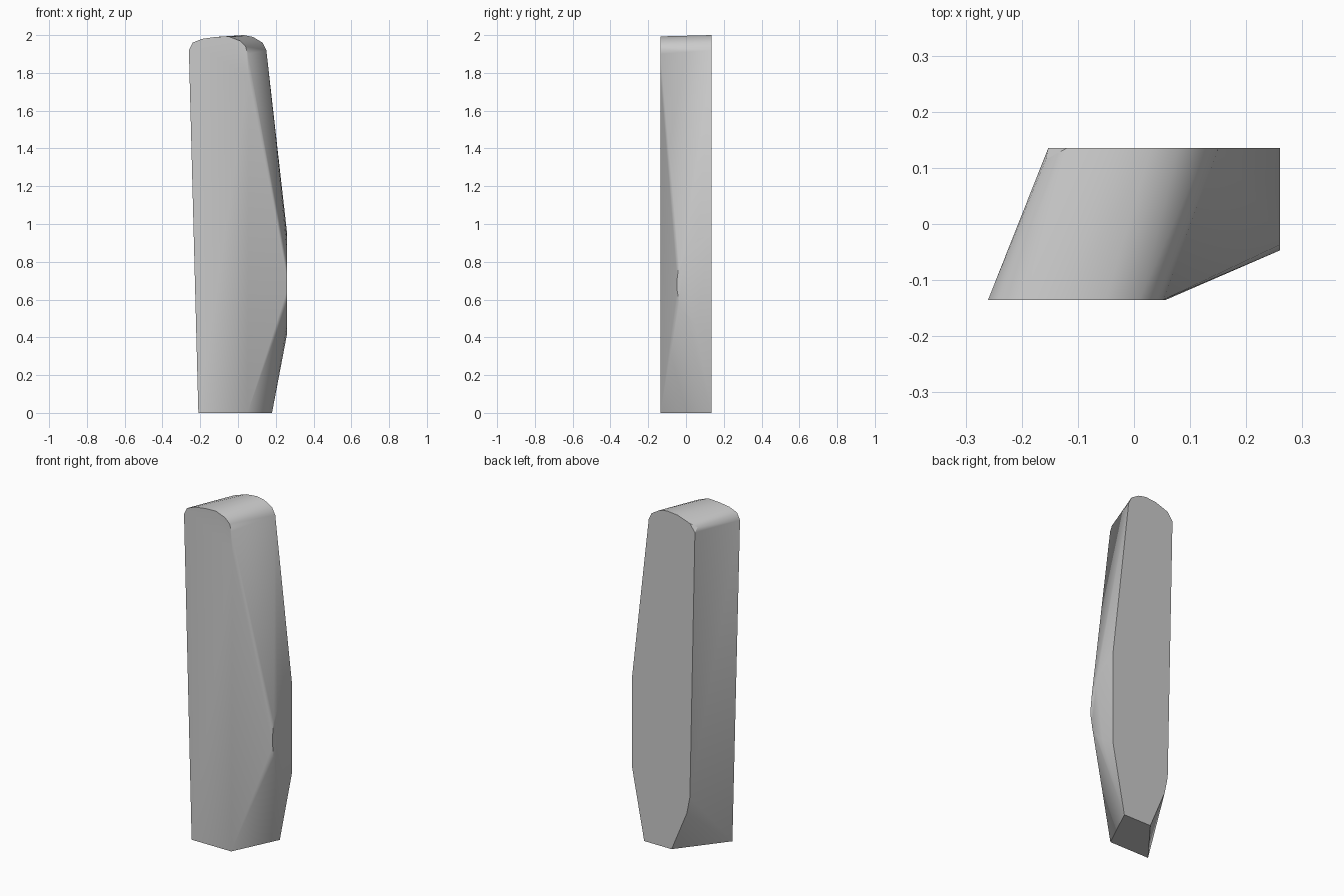
import bpy, bmesh, math

if "Cube" in bpy.data.objects:
    bpy.data.objects.remove(bpy.data.objects["Cube"])

# Front outline (x, z) at y = -0.135
front = [(-0.21, 0), (0.05, 0), (0.057, 1.78), (0.052, 1.90), (0.04, 1.94), (0.01, 1.97),
         (-0.05, 1.993), (-0.12, 1.99), (-0.19, 1.98), (-0.24, 1.96), (-0.26, 1.92)]
# Back outline (x, z) at y = 0.135
back = [(0.0, 0), (0.18, 0), (0.26, 0.42), (0.26, 0.95), (0.15, 1.92), (0.13, 1.96),
        (0.08, 1.99), (0.03, 2.0), (-0.04, 1.993), (-0.12, 1.965), (-0.153, 1.92),
        (-0.12, 0.34), (-0.10, 0.24)]
# Curved edge (y, z) of the flat right-hand facet at x = 0.26
side = [(0.05, 0.47), (0.0, 0.52), (-0.035, 0.58), (-0.047, 0.65), (-0.047, 0.71),
        (-0.037, 0.79), (0.0, 0.85), (0.06, 0.91)]

points = [(x, -0.135, z) for x, z in front]
points += [(x, 0.135, z) for x, z in back]
points += [(0.26, y, z) for y, z in side]
points.append((-0.157, 0.115, 1.945))  # small chipped top corner

# Faceted stone: convex skin stretched over the outlines
bm = bmesh.new()
for p in points:
    bm.verts.new(p)
res = bmesh.ops.convex_hull(bm, input=bm.verts[:])
loose = [v for v in bm.verts if not v.link_faces]
bmesh.ops.delete(bm, geom=loose, context='VERTS')
bmesh.ops.dissolve_limit(bm, angle_limit=math.radians(0.5), verts=bm.verts[:], edges=bm.edges[:])
bmesh.ops.recalc_face_normals(bm, faces=bm.faces[:])
mesh = bpy.data.meshes.new("standing_stone")
bm.to_mesh(mesh)
bm.free()
stone = bpy.data.objects.new("standing_stone", mesh)
bpy.context.collection.objects.link(stone)

# Smooth the gentle facets, keep the hard edges
bpy.context.view_layer.objects.active = stone
stone.select_set(True)
bpy.ops.object.shade_smooth_by_angle(angle=math.radians(30))
